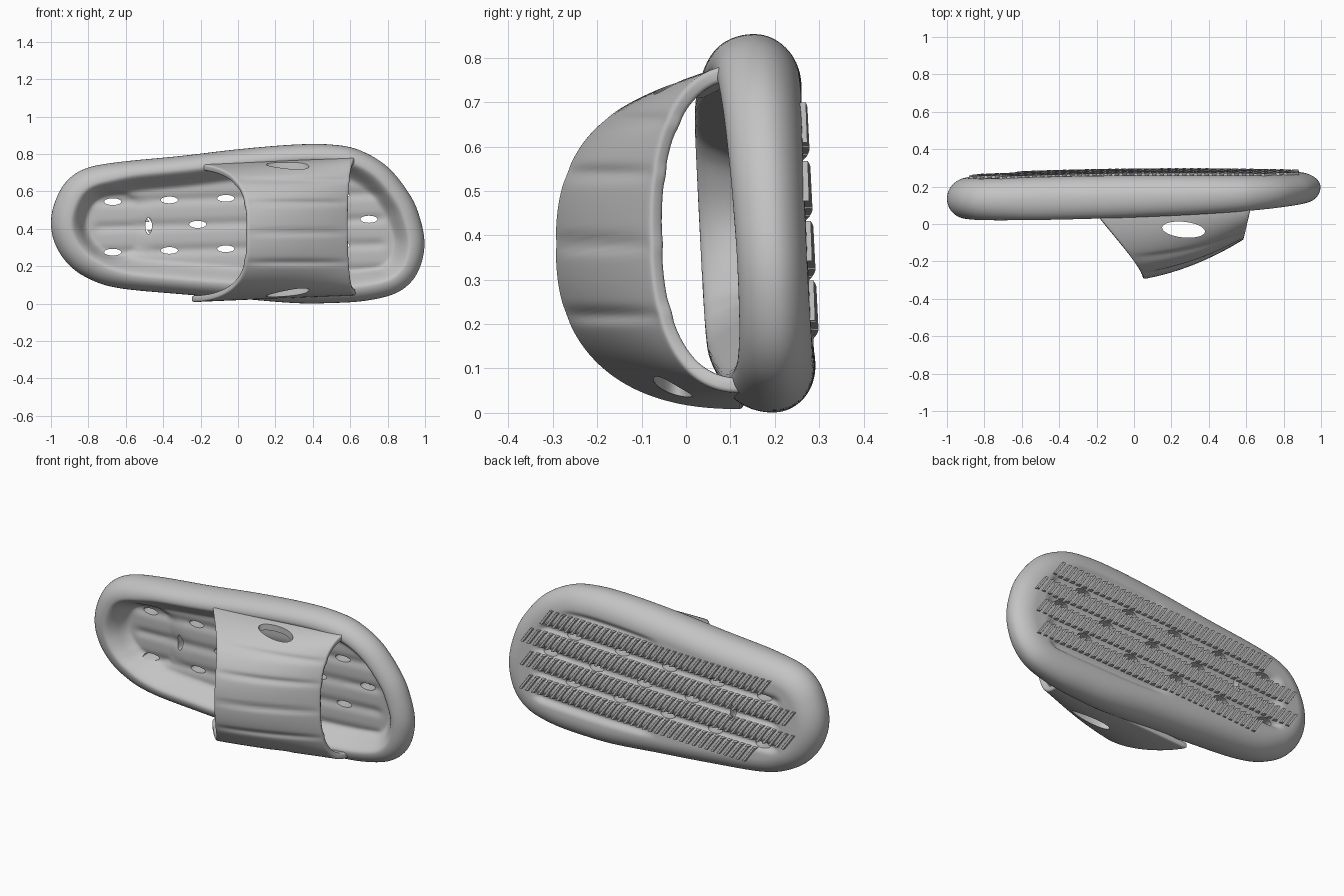
import bpy, bmesh, math
from mathutils import Vector, Matrix

if "Cube" in bpy.data.objects:
    bpy.data.objects.remove(bpy.data.objects["Cube"])

grey = bpy.data.materials.new("soft grey foam")
grey.use_nodes = True
GREY = (0.55, 0.55, 0.55, 1)
grey.diffuse_color = GREY
grey.node_tree.nodes["Principled BSDF"].inputs["Base Color"].default_value = GREY


def make_object(name, bm):
    mesh = bpy.data.meshes.new(name)
    bm.to_mesh(mesh)
    bm.free()
    obj = bpy.data.objects.new(name, mesh)
    bpy.context.collection.objects.link(obj)
    mesh.materials.append(grey)
    return obj


def activate(obj):
    bpy.ops.object.select_all(action='DESELECT')
    obj.select_set(True)
    bpy.context.view_layer.objects.active = obj


def cut(obj, cutter):
    cutter.hide_render = True
    mod = obj.modifiers.new("holes", 'BOOLEAN')
    mod.operation = 'DIFFERENCE'
    mod.solver = 'EXACT'
    mod.object = cutter
    activate(obj)
    bpy.ops.object.modifier_apply(modifier=mod.name)
    bpy.data.objects.remove(cutter)


def smooth(obj, degrees):
    activate(obj)
    bpy.ops.object.shade_smooth_by_angle(angle=math.radians(degrees))


def bump(value, width):
    return math.exp(-(value / width) ** 2)


def ease(value):
    value = min(1, max(0, value))
    return value * value * (3 - 2 * value)


# Sole outline in x and z: heel tip, upper edge, toe tip, lower edge
HEEL, TOE = [(-1, .43)], [(.997, .32)]
UPPER = [(-.98, .54), (-.92, .65), (-.82, .72), (-.65, .755), (-.3, .79), (0, .825),
         (.3, .85), (.5, .85), (.65, .82), (.8, .73), (.92, .58), (.975, .45)]
LOWER = [(.975, .2), (.92, .11), (.83, .05), (.68, .015), (.5, .003), (.3, .003),
         (0, .027), (-.3, .05), (-.65, .085), (-.82, .145), (-.92, .225), (-.98, .325)]
knots = [Vector(p) for p in HEEL + UPPER + TOE + LOWER]


def closed_curve(pts, steps):
    out, n = [], len(pts)
    for i in range(n):
        a, b, c, d = (pts[(i + k) % n] for k in (-1, 0, 1, 2))
        for s in range(steps):
            t = s / steps
            out.append(.5 * (2 * b + (c - a) * t + (2 * a - 5 * b + 4 * c - d) * t * t
                             + (3 * b - a - 3 * c + d) * t ** 3))
    return out


outline = closed_curve(knots, 8)
COUNT = len(outline)
ROWS = (-.27, -.135, 0, .135, .27)


def row_z(offset, x):
    return .43 + .03 * x + offset


def tilt(z):
    return -.05 * (z - .42)


def rim_y(x, z):
    return .03 + .022 * (x + 1) ** 2 + tilt(z)


def ground_y(x, z):
    return .276 - .02 * (x - .3) ** 2 + tilt(z)


def grooves(x, z, deep):
    total = 0
    for r in ROWS:
        start = 0 if abs(r) > .2 else -.8
        ends = ease((x - start) / .08) * ease((.82 - x) / .08)
        total += deep * ends * bump(z - row_z(r, x), .026)
    return total


def top_y(x, z, d):
    crest, middle = rim_y(x, z), (rim_y(x, z) + ground_y(x, z)) / 2
    rim = .075 + .03 * ease((-.5 - x) / .4)
    if d < rim:
        return middle - (middle - crest) * math.sqrt(max(0, 1 - (1 - d / rim) ** 2))
    bed = .1 + grooves(x, z, .01)
    bed += .015 * ease((.19 - math.hypot(x + .66, z - .42)) / .025)   # heel cup
    return crest + bed * ease((d - rim) / .1)


def bottom_y(x, z, d):
    ground = ground_y(x, z)
    middle = (rim_y(x, z) + ground) / 2
    if d < .11:
        return middle + (ground - middle) * math.sqrt(max(0, 1 - (1 - d / .11) ** 2))
    return ground - grooves(x, z, .022) * ease((d - .11) / .05)


# Sole: rings running from the outline in to a central spine
RINGS = 46
bm = bmesh.new()
spokes = []
for i, p in enumerate(outline):
    pair = outline[-i % COUNT]
    spine = Vector((min(.55, max(-.55, (p.x + pair.x) / 2)), .42))
    tangent = (outline[(i + 1) % COUNT] - outline[i - 1]).normalized()
    reach = max(.05, (p - spine).dot(Vector((-tangent.y, tangent.x))))
    top, bottom = [], []
    for k in range(RINGS + 1):
        f = (k / RINGS) ** 1.6
        q = p.lerp(spine, f)
        top.append(bm.verts.new((q.x, top_y(q.x, q.y, f * reach), q.y)))
        bottom.append(bm.verts.new((q.x, bottom_y(q.x, q.y, f * reach), q.y)))
    spokes.append((top, bottom))
# Level the spine so both halves meet exactly
for top, bottom in spokes:
    for vert, height in ((top[-1], top_y), (bottom[-1], bottom_y)):
        vert.co.y = height(vert.co.x, vert.co.z, .38)
for i in range(COUNT):
    for side in (0, 1):
        a, b = spokes[i][side], spokes[(i + 1) % COUNT][side]
        for k in range(RINGS):
            loop = (a[k], b[k], b[k + 1], a[k + 1])
            bm.faces.new(loop if side == 0 else loop[::-1])
bmesh.ops.remove_doubles(bm, verts=bm.verts, dist=.00005)
bmesh.ops.recalc_face_normals(bm, faces=bm.faces)
sole = make_object("sole", bm)

# Drain holes through the sole
bm = bmesh.new()
spots = [(x, r, .046, .018) for r in (-.135, .135) for x in (-.67, -.367, -.065, .24, .55)]
spots += [(x, 0, .046, .019) for x in (-.215, .09, .4, .7)] + [(-.478, 0, .018, .045)]
for x, r, wide, tall in spots:
    place = (Matrix.Translation((x, .2, row_z(r, x))) @ Matrix.Diagonal((wide, 1, tall, 1))
             @ Matrix.Rotation(math.pi / 2, 4, 'X'))
    bmesh.ops.create_cone(bm, cap_ends=True, segments=20, radius1=1, radius2=1,
                          depth=.6, matrix=place)
cut(sole, make_object("drain_hole_cutter", bm))
smooth(sole, 45)

# Tread: slanted ribs on the lands between the grooves
bm = bmesh.new()


def depth(x, z):
    return min((Vector((x, z)) - p).length for p in outline)


def inside(x, z):
    return abs(x) < .95 and .05 < z < .8 and depth(x, z) > .085


def add_rib(x, z, half):
    loops = []
    for end in (-1, 1):
        ex, ez = x - .7 * half * end, z + half * end
        y = ground_y(ex, ez)
        loops.append([bm.verts.new((ex + dx, y + dy, ez)) for dx, dy in
                      ((-.015, -.012), (-.007, .011), (.007, .011), (.015, -.012))])
    a, b = loops
    for k in range(4):
        n = (k + 1) % 4
        bm.faces.new((a[k], a[n], b[n], b[k]))
    bm.faces.new(a[::-1])
    bm.faces.new(b)


for land in (-.335, -.2025, -.0675, .0675, .2025, .335):
    for step in range(45):
        x = -.88 + step * .04
        z = row_z(land, x)
        half = .045
        if all(inside(x - .7 * half * e, z + half * e) for e in (-1, 1)):
            add_rib(x, z, half)
bmesh.ops.recalc_face_normals(bm, faces=bm.faces)
make_object("tread_ribs", bm)

# Strap: arch lofted from the tall instep edge to the low toe edge
ARCH, LENGTH = 120, 28
bm = bmesh.new()
grid = []
for i in range(ARCH + 1):
    angle = math.pi * i / ARCH
    c, s = math.cos(angle), max(0, math.sin(angle))
    across, rise, low = math.copysign(abs(c) ** .83, c), s ** .83, 1 - s
    row = []
    for j in range(LENGTH + 1):
        t = j / LENGTH
        back, front = .05 - .3 * low ** 1.3, .59 + .04 * low
        z = .378 + .037 * t + .37 * across
        y = .13 - rise * (.425 - .215 * t + .12 * t * (1 - t))
        dent = sum(bump(z - g, .016) for g in (.22, .38, .54, .66))
        y += .011 * dent * math.sin(math.pi * t) ** .5 if 0 < j < LENGTH else 0
        row.append(bm.verts.new((back + (front - back) * t, y, z)))
    grid.append(row)
for a, b in zip(grid, grid[1:]):
    for j in range(LENGTH):
        bm.faces.new((a[j], b[j], b[j + 1], a[j + 1]))
strap = make_object("strap", bm)
shell = strap.modifiers.new("thickness", 'SOLIDIFY')
shell.thickness, shell.offset = .034, -1
edge = strap.modifiers.new("soft edge", 'BEVEL')
edge.width, edge.segments, edge.limit_method = .012, 3, 'ANGLE'
edge.angle_limit = math.radians(50)
activate(strap)
for name in ("thickness", "soft edge"):
    bpy.ops.object.modifier_apply(modifier=name)

# Oval vents through both sides of the strap
bm = bmesh.new()
place = (Matrix.Translation((.265, -.03, .4)) @ Matrix.Rotation(-.1, 4, 'Z')
         @ Matrix.Diagonal((.115, .042, 1, 1)))
bmesh.ops.create_cone(bm, cap_ends=True, segments=32, radius1=1, radius2=1,
                      depth=1.4, matrix=place)
cut(strap, make_object("vent_cutter", bm))
smooth(strap, 45)
